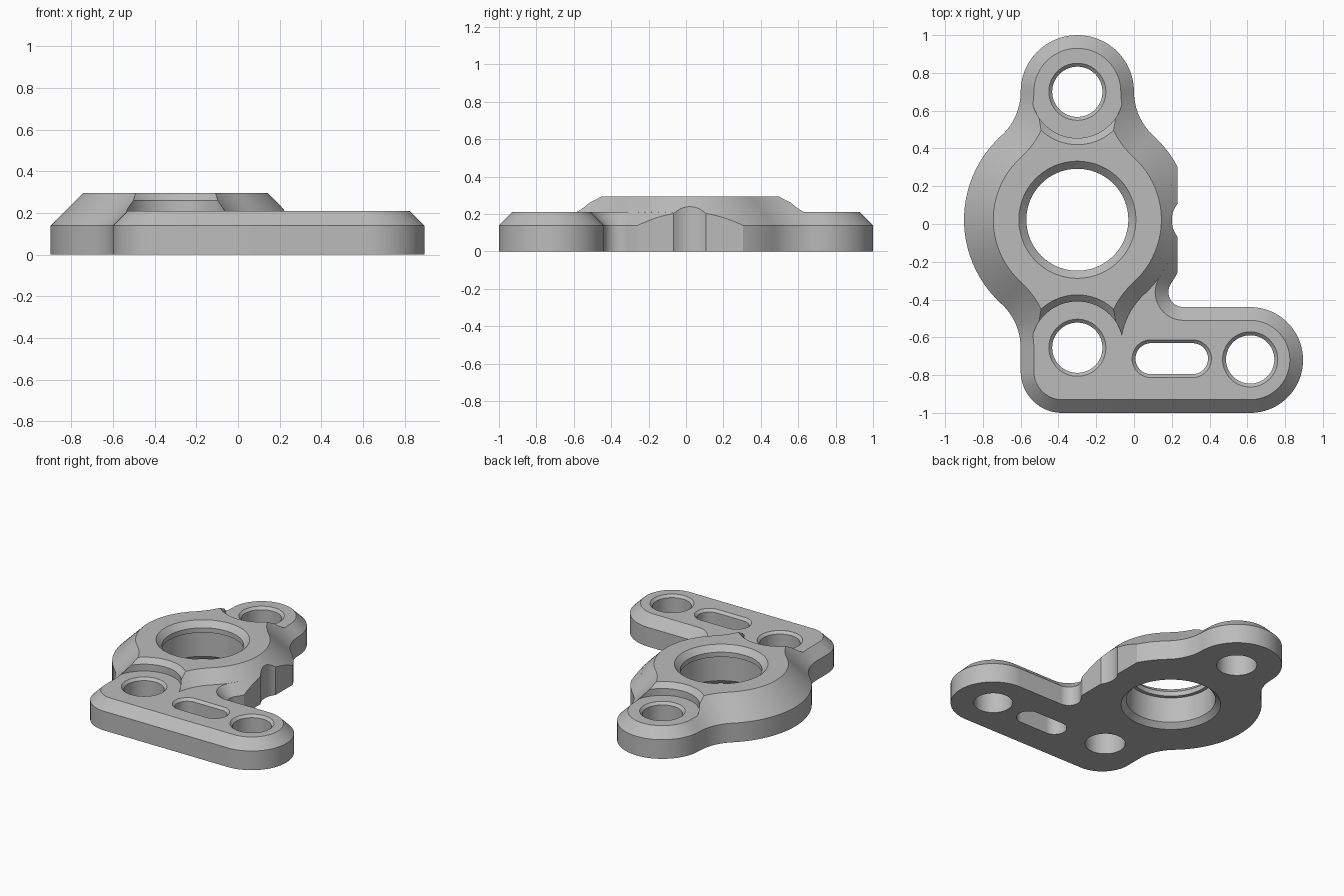
import bpy
import bmesh
from math import sin, cos, radians, degrees, acos, atan2, sqrt

if "Cube" in bpy.data.objects:
    bpy.data.objects.remove(bpy.data.objects["Cube"])

# One plain grey metal
metal = bpy.data.materials.new("grey metal")
metal.use_nodes = True
GREY = (0.5, 0.5, 0.5, 1)
metal.diffuse_color = GREY
metal.node_tree.nodes["Principled BSDF"].inputs["Base Color"].default_value = GREY


def ring(arcs, inset):
    """Points along arcs (x, y, radius, start, end); clockwise arcs are concave."""
    points = []
    for x, y, r, a0, a1 in arcs:
        steps = max(2, int(abs(a1 - a0) / 4))
        rad = r + inset if a1 < a0 else r - inset
        for i in range(steps + 1):
            a = radians(a0 + (a1 - a0) * i / steps)
            points.append((x + rad * cos(a), y + rad * sin(a)))
    return points


def loft(name, arcs, levels):
    """Solid through the outline at each (height, inset) level."""
    bm = bmesh.new()
    rings = [[bm.verts.new((x, y, z)) for x, y in ring(arcs, inset)]
             for z, inset in levels]
    n = len(rings[0])
    for low, high in zip(rings, rings[1:]):
        for i in range(n):
            j = (i + 1) % n
            bm.faces.new((low[i], low[j], high[j], high[i]))
    bm.faces.new(rings[0][::-1])
    bm.faces.new(rings[-1])
    bmesh.ops.remove_doubles(bm, verts=bm.verts, dist=0.0012)
    bmesh.ops.recalc_face_normals(bm, faces=bm.faces)
    mesh = bpy.data.meshes.new(name)
    bm.to_mesh(mesh)
    bm.free()
    mesh.materials.append(metal)
    obj = bpy.data.objects.new(name, mesh)
    bpy.context.collection.objects.link(obj)
    return obj


def carve(obj, cutters):
    bpy.context.view_layer.objects.active = obj
    for cutter in cutters:
        cutter.hide_render = True
        mod = obj.modifiers.new("cut", "BOOLEAN")
        mod.operation = "DIFFERENCE"
        mod.solver = "EXACT"
        mod.object = cutter
        bpy.ops.object.modifier_apply(modifier=mod.name)


# Main dimensions
HX, HY, HUB, BOSS = -0.3, 0.0225, 0.6, 0.3
REACH = 0.6775
TOP, LOW = HY + REACH, HY - REACH
PLATE, CAP, EDGE = 0.21, 0.295, 0.14

# Fillets tangent to the bosses and to the hub
F = (REACH ** 2 + BOSS ** 2 - HUB ** 2) / (2 * (HUB - BOSS))
T = degrees(acos((BOSS + F) / (HUB + F)))
FL, FR = HX - BOSS - F, HX + BOSS + F

# Fillet between the arm and the hub
AF, AY = 0.08, -0.36
AX = HX + sqrt((HUB + AF) ** 2 - (HY - AY) ** 2)
AT = degrees(atan2(AY - HY, AX - HX))

left_side = [
    (HX, TOP, BOSS, 0, 180),
    (FL, TOP, F, 0, -T),
    (HX, HY, HUB, 180 - T, 180 + T),
    (FL, LOW, F, T, 0),
]
upper_right = [(FR, TOP, F, 180 + T, 180)]
arm = [
    (-0.38, -0.78, 0.22, 180, 270),
    (0.615, -0.72, 0.28, 270, 450),
    (AX, AY, AF, 270, 180 + AT),
    (HX, HY, HUB, AT, T),
]
lower_boss = [
    (HX, LOW, BOSS, 180, 360),
    (FR, LOW, F, 180, 180 - T),
    (HX, HY, HUB, -T, T),
]

# Base plate with the side arm, and the raised hub on top of it
plate = loft("base_plate", left_side + arm + upper_right,
             [(0, 0), (EDGE, 0), (PLATE, PLATE - EDGE)])
hub = loft("raised_hub", left_side + lower_boss + upper_right,
           [(0.2, PLATE - EDGE), (PLATE, PLATE - EDGE), (CAP, CAP - EDGE)])

# Central bore with a lip near the top and chamfers at both ends
bore = loft("bore_cutter", [(HX, HY, 0.27, 0, 360)],
            [(-0.04, -0.1), (0.035, -0.025), (0.22, -0.025), (0.22, 0),
             (0.255, 0), (0.335, -0.08)])

# Flat on the side of the hub, with a shallow round notch
flat = loft("flat_cutter",
            [(x, y, 0, 0, 0) for x, y in
             ((0.23, -0.3), (0.6, -0.3), (0.6, 0.4), (0.23, 0.4))]
            + [(0.34, 0.02, 0.14, 142, 218)],
            [(-0.1, 0), (0.5, 0)])

# Chamfered bolt holes and slot
hole_levels = [(-0.1, 0), (PLATE - 0.018, 0), (PLATE + 0.04, -0.058)]
holes = [loft("hole_cutter", [(x, y, r, 0, 360)], hole_levels)
         for x, y, r in ((HX, TOP, 0.133), (HX, LOW, 0.133), (0.615, -0.717, 0.128))]
slot = loft("slot_cutter",
            [(0.31, -0.713, 0.082, -90, 90), (0.09, -0.713, 0.082, 90, 270)],
            hole_levels)

# Round clearances in the hub beside the two bosses
pockets = [loft("clearance_cutter", [(HX, y, 0.245, 0, 360)],
                [(0.1, 0), (0.26, 0), (0.36, -0.1)]) for y in (TOP, LOW)]

carve(plate, [bore, flat, slot] + holes)
carve(hub, pockets + [bore, flat])
for cutter in [bore, flat, slot] + holes + pockets:
    bpy.data.objects.remove(cutter)

# Smooth curves, crisp edges
bpy.ops.object.select_all(action="DESELECT")
for obj in (plate, hub):
    obj.select_set(True)
bpy.context.view_layer.objects.active = plate
bpy.ops.object.shade_smooth_by_angle(angle=radians(25))
